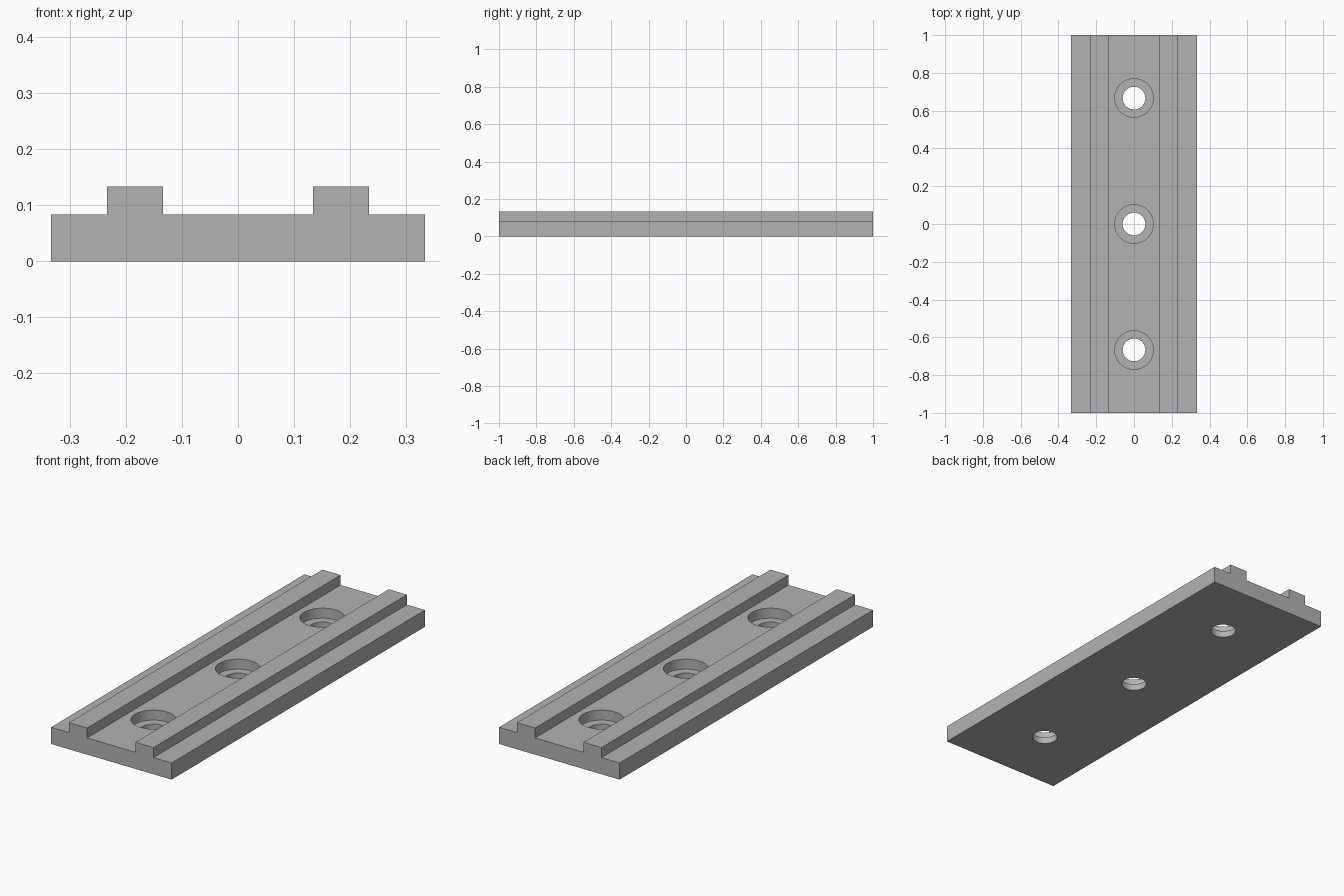
import bpy
import bmesh
from mathutils import Matrix

if "Cube" in bpy.data.objects:
    bpy.data.objects.remove(bpy.data.objects["Cube"])

LENGTH, HALF_WIDTH = 2.0, 1 / 3
BASE_TOP, RAIL_TOP = 0.0833, 0.1333
RAIL_IN, RAIL_OUT = 0.1333, 0.2333
HOLE_R, BORE_R, BORE_DEPTH = 0.06, 0.102, 0.05

grey = bpy.data.materials.new("plain grey")
grey.use_nodes = True
colour = (0.45, 0.45, 0.45, 1)
grey.diffuse_color = colour
grey.node_tree.nodes["Principled BSDF"].inputs["Base Color"].default_value = colour


def make_object(name, bm):
    bmesh.ops.recalc_face_normals(bm, faces=bm.faces)
    mesh = bpy.data.meshes.new(name)
    bm.to_mesh(mesh)
    bm.free()
    mesh.materials.append(grey)
    obj = bpy.data.objects.new(name, mesh)
    bpy.context.collection.objects.link(obj)
    return obj


# Railed plate: mirrored cross-section extruded along its length
half = [(HALF_WIDTH, 0), (HALF_WIDTH, BASE_TOP), (RAIL_OUT, BASE_TOP),
        (RAIL_OUT, RAIL_TOP), (RAIL_IN, RAIL_TOP), (RAIL_IN, BASE_TOP)]
profile = half + [(-x, z) for x, z in reversed(half)]
bm = bmesh.new()
section = bm.faces.new([bm.verts.new((x, -LENGTH / 2, z)) for x, z in profile])
ext = bmesh.ops.extrude_face_region(bm, geom=[section])
new_verts = [g for g in ext["geom"] if isinstance(g, bmesh.types.BMVert)]
bmesh.ops.translate(bm, verts=new_verts, vec=(0, LENGTH, 0))
plate = make_object("railed_plate", bm)


# Screw holes: a through hole and a wider counterbore at three stations
def cut_cylinders(name, radius, bottom, top):
    bm = bmesh.new()
    for y in (-2 / 3, 0, 2 / 3):
        bmesh.ops.create_cone(bm, cap_ends=True, segments=64, radius1=radius,
                              radius2=radius, depth=top - bottom,
                              matrix=Matrix.Translation((0, y, (top + bottom) / 2)))
    cutter = make_object(name, bm)
    cutter.hide_render = True
    mod = plate.modifiers.new(name, "BOOLEAN")
    mod.operation = "DIFFERENCE"
    mod.solver = "EXACT"
    mod.object = cutter
    bpy.context.view_layer.objects.active = plate
    bpy.ops.object.modifier_apply(modifier=name)
    bpy.data.objects.remove(cutter)


cut_cylinders("counterbore_cutter", BORE_R, BASE_TOP - BORE_DEPTH, RAIL_TOP)
cut_cylinders("hole_cutter", HOLE_R, -0.05, RAIL_TOP)

# Smooth bore walls, sharp plate edges
bpy.ops.object.select_all(action="DESELECT")
plate.select_set(True)
bpy.context.view_layer.objects.active = plate
bpy.ops.object.shade_smooth_by_angle()
